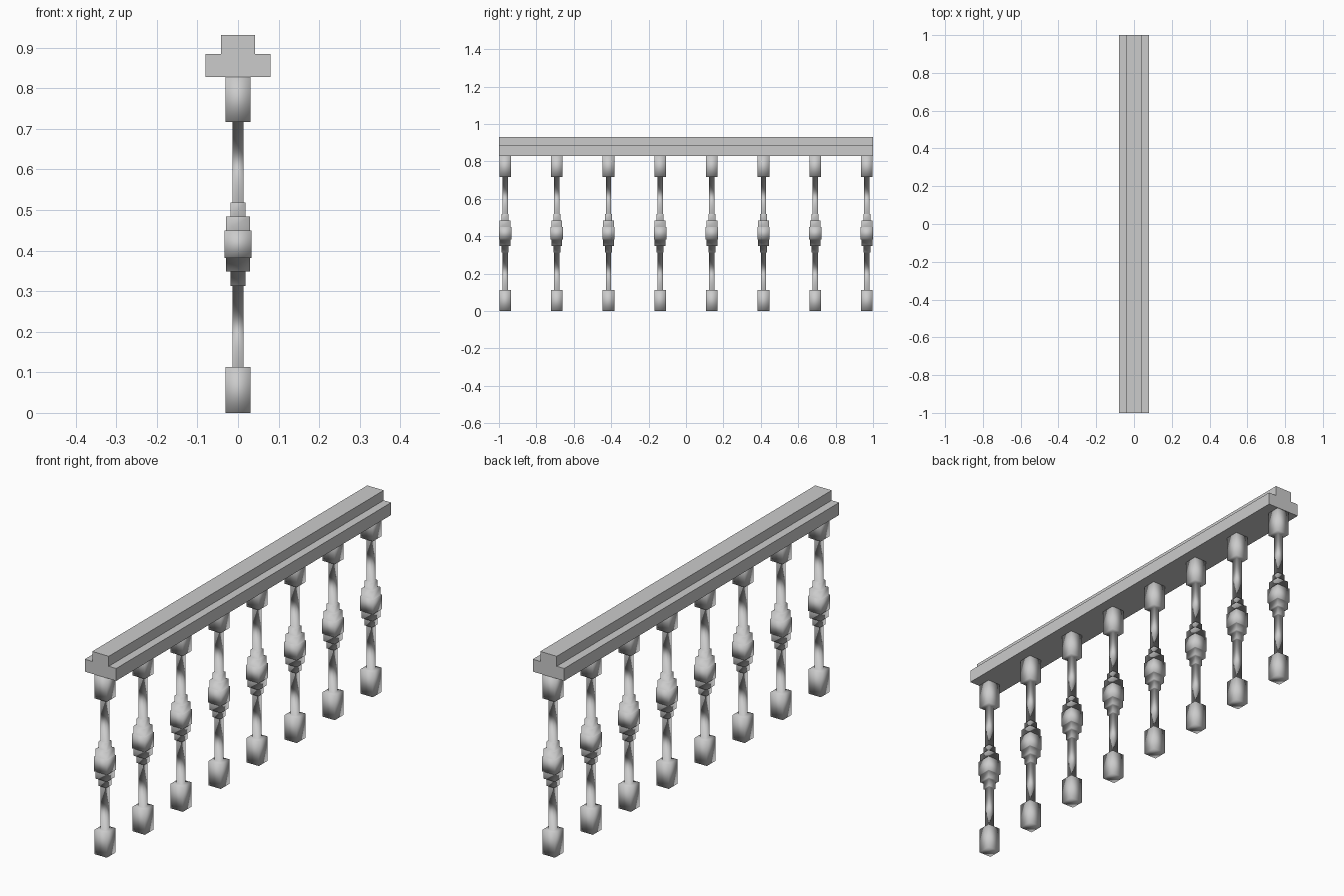
import bpy, bmesh

if "Cube" in bpy.data.objects:
    bpy.data.objects.remove(bpy.data.objects["Cube"])

# (z, half width) outline of a square stepped baluster
PROFILE = [(0, .031), (.113, .031), (.113, .014), (.313, .014), (.313, .019),
           (.348, .019), (.348, .029), (.382, .029), (.382, .033), (.449, .033),
           (.449, .029), (.484, .029), (.484, .019), (.518, .019), (.518, .014),
           (.717, .014), (.717, .031), (.828, .031)]
CORNERS = [(-1, -1), (1, -1), (1, 1), (-1, 1)]


def make_object(name, bm, y=0):
    bmesh.ops.recalc_face_normals(bm, faces=bm.faces)
    mesh = bpy.data.meshes.new(name)
    bm.to_mesh(mesh)
    bm.free()
    obj = bpy.data.objects.new(name, mesh)
    obj.location.y = y
    bpy.context.collection.objects.link(obj)
    return obj


def loft(rings):
    bm = bmesh.new()
    loops = [[bm.verts.new(p) for p in ring] for ring in rings]
    for a, b in zip(loops, loops[1:]):
        for i in range(len(a)):
            j = (i + 1) % len(a)
            bm.faces.new((a[i], a[j], b[j], b[i]))
    bm.faces.new(loops[0])
    bm.faces.new(loops[-1])
    return bm


# Balusters: one shared smooth-shaded mesh, eight copies
bm = loft([[(sx * r, sy * r, z) for sx, sy in CORNERS] for z, r in PROFILE])
for f in bm.faces:
    f.smooth = True
first = make_object("baluster_1", bm, -.967)
for i in range(1, 8):
    copy = bpy.data.objects.new(f"baluster_{i + 1}", first.data)
    copy.location.y = -.967 + i * 2 * .967 / 7
    bpy.context.collection.objects.link(copy)

# Handrail: stepped section extruded along y
half = [(.08, .828), (.08, .885), (.042, .885), (.042, .931)]
section = half + [(-x, z) for x, z in reversed(half)]
make_object("handrail", loft([[(x, y, z) for x, z in section] for y in (-1, 1)]))
